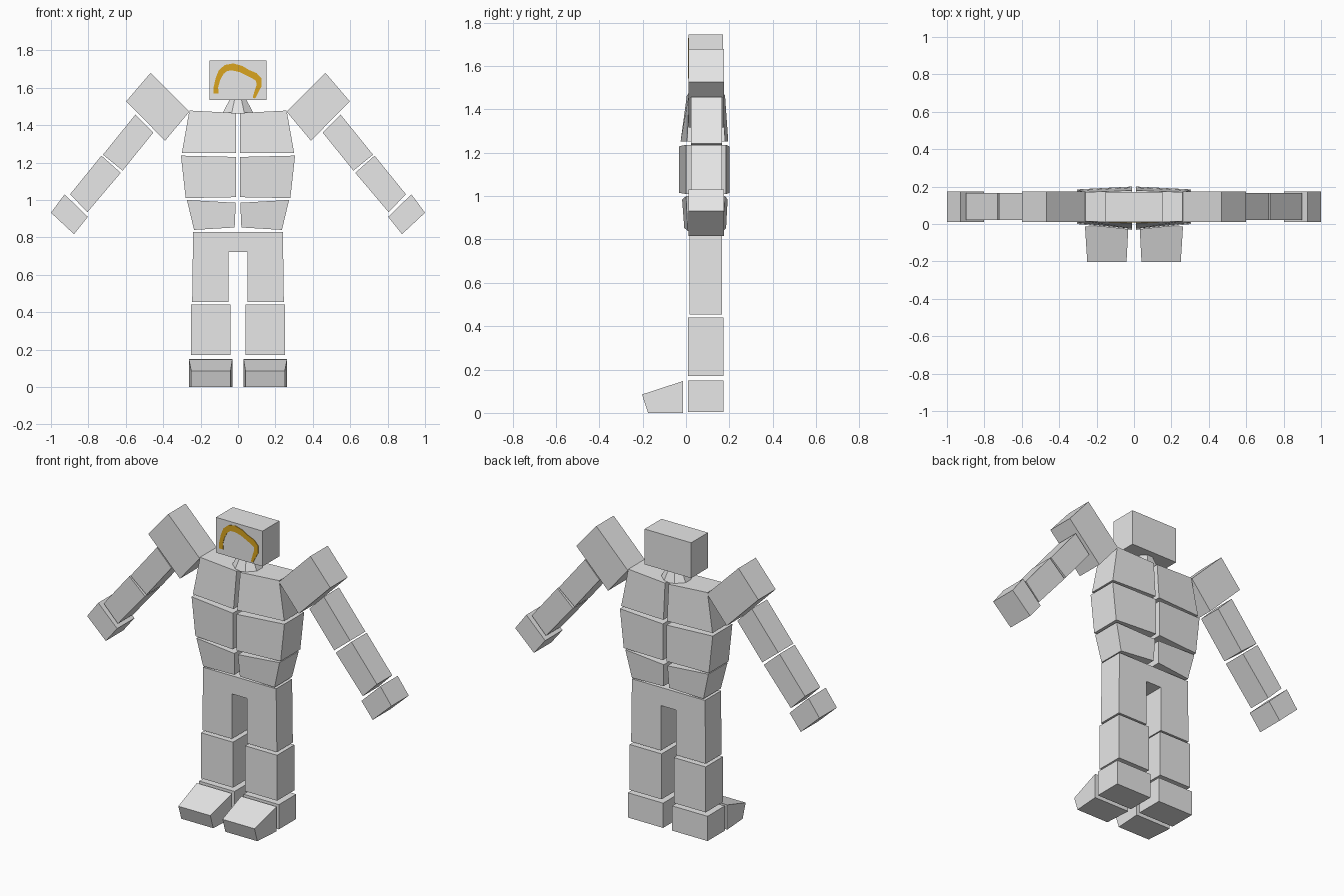
import bpy, bmesh, math
from mathutils import Vector


def material(name, rgb):
    m = bpy.data.materials.new(name)
    m.diffuse_color = (*rgb, 1)
    return m


GREY = material("light grey", (0.8, 0.8, 0.8))
GOLD = material("golden hair", (0.70, 0.376, 0.014))


def loft(name, front, back, mirror=True, mat=GREY):
    """Solid between two matching outlines, optionally mirrored across x."""
    bm = bmesh.new()
    f = [bm.verts.new(p) for p in front]
    b = [bm.verts.new(p) for p in back]
    n = len(f)
    bm.faces.new(f)
    bm.faces.new(b[::-1])
    for i in range(n):
        j = (i + 1) % n
        bm.faces.new((f[i], b[i], b[j], f[j]))
    bmesh.ops.recalc_face_normals(bm, faces=bm.faces)
    me = bpy.data.meshes.new(name)
    bm.to_mesh(me)
    bm.free()
    me.materials.append(mat)
    ob = bpy.data.objects.new(name, me)
    bpy.context.collection.objects.link(ob)
    if mirror:
        ob.modifiers.new("mirror", 'MIRROR').use_mirror_merge = False
    return ob


def slab(name, outline, y0, y1, **kw):
    """Front outline of (x, z) points extruded from y0 to y1."""
    return loft(name, [(x, y0, z) for x, z in outline],
                [(x, y1, z) for x, z in outline], **kw)


def block(name, x0, x1, z0, z1, y0, y1, **kw):
    return slab(name, [(x0, z0), (x1, z0), (x1, z1), (x0, z1)], y0, y1, **kw)


def torso(name, corners):
    """Corners are (x, z, front y, back y)."""
    loft(name, [(x, a, z) for x, z, a, b in corners],
         [(x, b, z) for x, z, a, b in corners])


# Head and neck
block("head", -0.153, 0.153, 1.535, 1.745, 0.012, 0.17, mirror=False)
ring = [(math.cos(math.tau * (i + 0.5) / 8), math.sin(math.tau * (i + 0.5) / 8))
        for i in range(8)]
loft("neck", [(0.09 * c, 0.09 + 0.075 * s, 1.462) for c, s in ring],
     [(0.048 * c, 0.09 + 0.045 * s, 1.537) for c, s in ring], mirror=False)

# Painted hair band on the face: centre line x, z and half width
band = [(-.118, 1.568, .014), (-.118, 1.604, .012), (-.107, 1.647, .013),
        (-.09, 1.684, .016), (-.064, 1.706, .017), (-.027, 1.711, .019),
        (.016, 1.70, .018), (.053, 1.68, .016), (.09, 1.663, .018),
        (.112, 1.642, .016), (.112, 1.61, .014), (.10, 1.583, .011),
        (.085, 1.545, .007)]
left, right = [], []
for i, (x, z, w) in enumerate(band):
    a, b = band[max(i - 1, 0)], band[min(i + 1, len(band) - 1)]
    d = Vector((b[0] - a[0], b[1] - a[1])).normalized() * w
    left.append((x - d.y, z + d.x))
    right.append((x + d.y, z - d.x))
slab("hair_band", left + right[::-1], 0.009, 0.013, mirror=False, mat=GOLD)

# Torso halves, three tiers
torso("chest", [(0.012, 1.252, -0.025, 0.195), (0.30, 1.252, 0.005, 0.18),
                (0.26, 1.478, 0.015, 0.17), (0.012, 1.465, 0.004, 0.18)])
torso("midriff", [(0.012, 1.015, -0.032, 0.20), (0.28, 1.01, 0.0, 0.185),
                  (0.305, 1.237, 0.0, 0.185), (0.012, 1.23, -0.032, 0.20)])
torso("abdomen", [(0.018, 0.853, -0.008, 0.185), (0.235, 0.84, 0.008, 0.172),
                  (0.273, 1.0, 0.0, 0.18), (0.012, 0.985, -0.018, 0.192)])

# Hips and thighs as one arch
slab("hips_and_thighs",
     [(-0.245, 0.455), (-0.05, 0.455), (-0.05, 0.722), (0.05, 0.722),
      (0.05, 0.455), (0.245, 0.455), (0.24, 0.83), (-0.24, 0.83)],
     0.015, 0.165, mirror=False)

# Lower legs and feet
block("shin", 0.04, 0.25, 0.17, 0.44, 0.01, 0.172)
block("heel", 0.03, 0.262, 0.003, 0.15, 0.01, 0.172)
loft("toe",
     [(0.04, -0.175, 0), (0.25, -0.175, 0), (0.25, -0.203, 0.085), (0.04, -0.203, 0.085)],
     [(0.03, -0.013, 0), (0.262, -0.013, 0), (0.262, -0.013, 0.147), (0.03, -0.013, 0.147)])

# Arms
slab("shoulder", [(0.26, 1.472), (0.39, 1.317), (0.598, 1.527), (0.467, 1.68)], 0.012, 0.175)
slab("upper_arm", [(0.453, 1.36), (0.617, 1.157), (0.722, 1.242), (0.548, 1.457)], 0.022, 0.165)
slab("forearm", [(0.627, 1.145), (0.805, 0.935), (0.898, 1.03), (0.73, 1.237)], 0.022, 0.165)
slab("hand", [(0.803, 0.91), (0.877, 0.817), (1.0, 0.932), (0.927, 1.03)], 0.012, 0.175)
